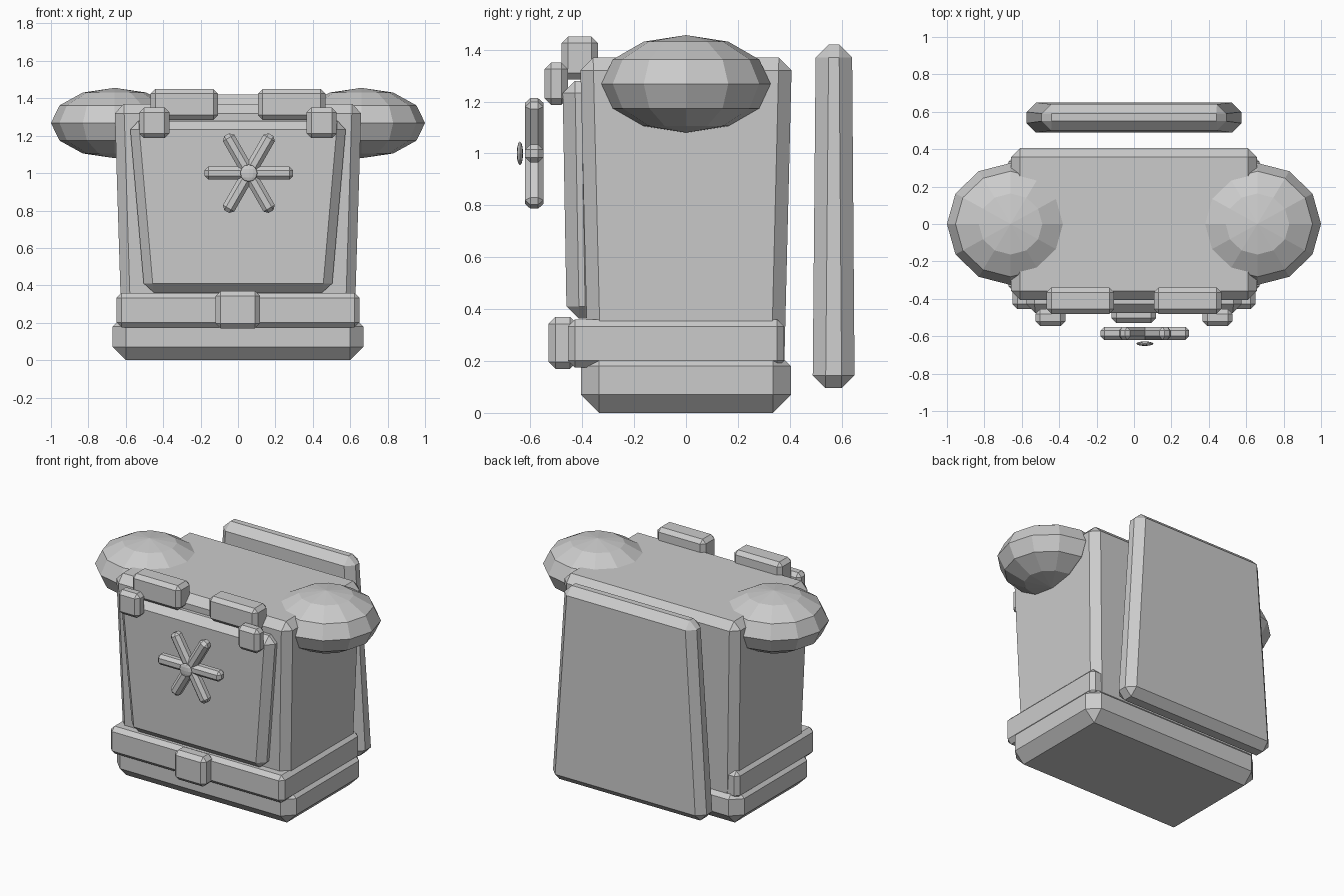
import bpy, math
from mathutils import Matrix, Vector

if "Cube" in bpy.data.objects:
    bpy.data.objects.remove(bpy.data.objects["Cube"])

GREY = (0.6, 0.6, 0.6, 1)
mat = bpy.data.materials.new("plain grey")
mat.use_nodes = True
mat.diffuse_color = GREY
mat.node_tree.nodes["Principled BSDF"].inputs["Base Color"].default_value = GREY


def block(name, bottom, top, z, bevel):
    """Chamfered box; bottom and top are (x0, x1, y0, y1), so it may taper."""
    verts = [(r[i], r[j], h) for r, h in zip((bottom, top), z)
             for i, j in ((0, 2), (1, 2), (1, 3), (0, 3))]
    faces = [(3, 2, 1, 0), (4, 5, 6, 7)]
    faces += [(i, (i + 1) % 4, (i + 1) % 4 + 4, i + 4) for i in range(4)]
    mesh = bpy.data.meshes.new(name)
    mesh.from_pydata(verts, [], faces)
    mesh.materials.append(mat)
    obj = bpy.data.objects.new(name, mesh)
    bpy.context.collection.objects.link(obj)
    mod = obj.modifiers.new("chamfer", "BEVEL")
    mod.width = bevel
    mod.segments = 1
    mod.limit_method = "NONE"
    return obj


def box(name, rect, z, bevel):
    return block(name, rect, rect, z, bevel)


def ball(name, centre, radii):
    bpy.ops.mesh.primitive_uv_sphere_add(segments=12, ring_count=6, radius=1, location=centre)
    obj = bpy.context.object
    obj.name = name
    obj.scale = radii
    obj.data.materials.append(mat)
    return obj


# Torso, base and belt
block("body", (-0.622, 0.622, -0.378, 0.378), (-0.66, 0.66, -0.408, 0.408), (0.15, 1.37), 0.05)
box("base", (-0.67, 0.67, -0.405, 0.405), (0, 0.25), 0.07)
box("belt", (-0.65, 0.65, -0.455, 0.378), (0.175, 0.36), 0.027)
box("buckle", (-0.12, 0.118, -0.53, -0.42), (0.17, 0.37), 0.027)

# Front and back plates
block("chest_plate", (-0.5, 0.5, -0.46, -0.34), (-0.58, 0.58, -0.476, -0.356), (0.363, 1.28), 0.048)
block("back_plate", (-0.577, 0.577, 0.488, 0.65), (-0.49, 0.49, 0.5, 0.64), (0.095, 1.42), 0.05)

# Mirrored shoulder parts
for side, s in (("left", 1), ("right", -1)):
    ball(side + "_shoulder", (0.66 * s, 0, 1.268), (0.34, 0.326, 0.188))
    for part, x0, x1, y, z in (("strap", 0.107, 0.467, (-0.48, -0.34), (1.285, 1.45)),
                               ("clasp", 0.367, 0.527, (-0.545, -0.455), (1.187, 1.35))):
        lo, hi = sorted((x0 * s, x1 * s))
        box(side + "_" + part, (lo, hi, *y), z, 0.025)

# Six-armed emblem floating before the chest
centre = Vector((0.058, -0.585, 1.0))
for i in range(3):
    bar = box(f"emblem_bar_{i + 1}", (-0.237, 0.237, -0.035, 0.035), (-0.035, 0.035), 0.02)
    bar.matrix_world = Matrix.Translation(centre) @ Matrix.Rotation(math.radians(60 * i), 4, "Y")
ball("emblem_stud", (centre.x, -0.64, centre.z), (0.046, 0.012, 0.046))
